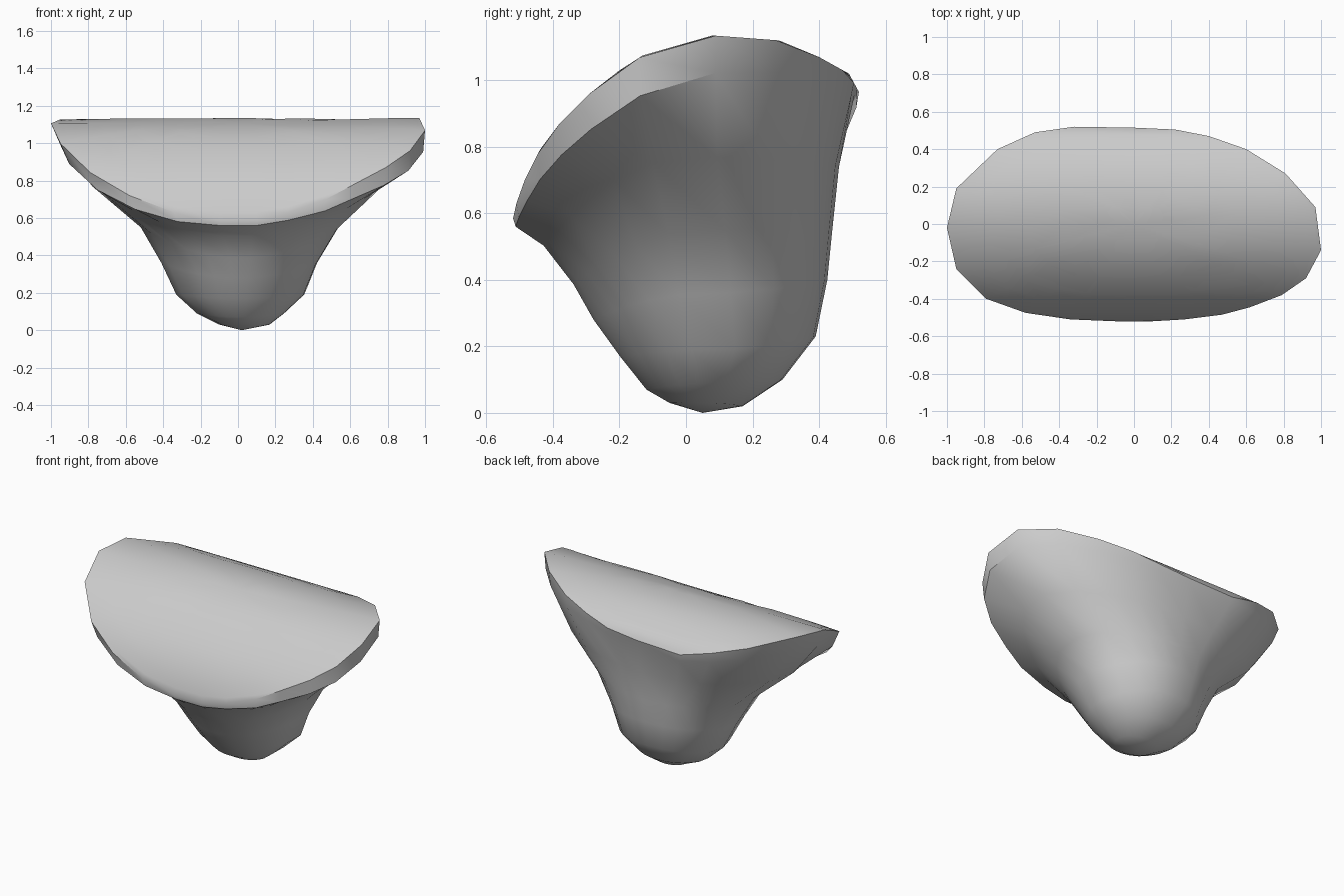
import bpy, bmesh, math

cube = bpy.data.objects.get("Cube")
if cube:
    bpy.data.objects.remove(cube, do_unlink=True)

# Plain grey material
grey = bpy.data.materials.new("grey")
grey.use_nodes = True
colour = (0.6, 0.6, 0.6, 1)
grey.diffuse_color = colour
grey.node_tree.nodes["Principled BSDF"].inputs["Base Color"].default_value = colour

# Side profile of the rounded cap: (y, z)
ARC = [(-.52, .585), (-.51, .63), (-.485, .7), (-.44, .79), (-.38, .87), (-.29, .96),
       (-.2, 1.03), (-.13, 1.075), (.08, 1.135), (.28, 1.12), (.4, 1.07), (.49, 1.02), (.52, .965)]

# Cap outline from above, counter-clockwise: (x, y)
RIM = [(1, -.14), (.97, .09), (.81, .27), (.6, .4), (.4, .47), (.22, .505), (0, .515),
       (-.32, .52), (-.53, .49), (-.73, .4), (-.95, .19), (-1, -.02), (-.95, -.24),
       (-.79, -.4), (-.58, -.475), (-.34, -.51), (-.1, -.52), (.1, -.52), (.27, -.51),
       (.47, -.485), (.62, -.445), (.79, -.38), (.92, -.29)]

# Stem sections: left x, right x, front y, back y, side z, front z, back z
STEM = [(-.78, .78, -.43, .46, .77, .5, .74),
        (-.52, .545, -.34, .44, .55, .385, .55),
        (-.41, .43, -.28, .425, .36, .28, .4),
        (-.33, .36, -.2, .39, .19, .17, .23),
        (-.22, .25, -.12, .29, .09, .07, .1),
        (-.1, .17, -.05, .17, .03, .03, .02)]


def arc_height(y):
    for (y0, z0), (y1, z1) in zip(ARC, ARC[1:]):
        if y <= y1:
            return z0 + (z1 - z0) * (y - y0) / (y1 - y0)
    return ARC[-1][1]


def stem_point(section, x, y):
    """Point of an oval, tilted section lying under a rim point."""
    x0, x1, y0, y1, side, front, back = section
    a = math.atan2(y / .52, x)
    c, s = math.cos(a), math.sin(a)
    end = back if s > 0 else front
    cx, cy = (x0 + x1) / 2, (y0 + y1) / 2
    return (cx + c * (x1 - x0) / 2, cy + s * (y1 - y0) / 2, side + (end - side) * s * s)


bm = bmesh.new()


def bridge(upper, lower):
    n = len(upper)
    for i in range(n):
        j = (i + 1) % n
        bm.faces.new((upper[i], lower[i], lower[j], upper[j]))


def close(ring, co):
    tip = bm.verts.new(co)
    for i in range(len(ring)):
        bm.faces.new((ring[i], ring[(i + 1) % len(ring)], tip))


# Rounded cap surface, from the rim inwards
rim = [bm.verts.new((x, y, arc_height(y))) for x, y in RIM]
ring = rim
for s in (.98, .93, .85, .73, .56, .38, .18):
    inner = [bm.verts.new((x * s, y * s, arc_height(y * s))) for x, y in RIM]
    bridge(inner, ring)
    ring = inner
close(ring, (0, 0, arc_height(0)))

# Edge band, deepest at the two ends
ring = [bm.verts.new((x * (.99 if x > 0 else .95), y * .985, arc_height(y) - .015 - .1 * abs(x)))
        for x, y in RIM]
bridge(rim, ring)

# Stem tapering to a blunt tip
for section in STEM:
    lower = [bm.verts.new(stem_point(section, x, y)) for x, y in RIM]
    bridge(ring, lower)
    ring = lower
close(ring, (.02, .05, 0))

bmesh.ops.recalc_face_normals(bm, faces=bm.faces)
mesh = bpy.data.meshes.new("capped_stem")
bm.to_mesh(mesh)
bm.free()
mesh.materials.append(grey)
body = bpy.data.objects.new("capped_stem", mesh)
bpy.context.collection.objects.link(body)

# Smooth surface with a crisp rim
bpy.ops.object.select_all(action='DESELECT')
body.select_set(True)
bpy.context.view_layer.objects.active = body
bpy.ops.object.shade_smooth_by_angle(angle=math.radians(35))
